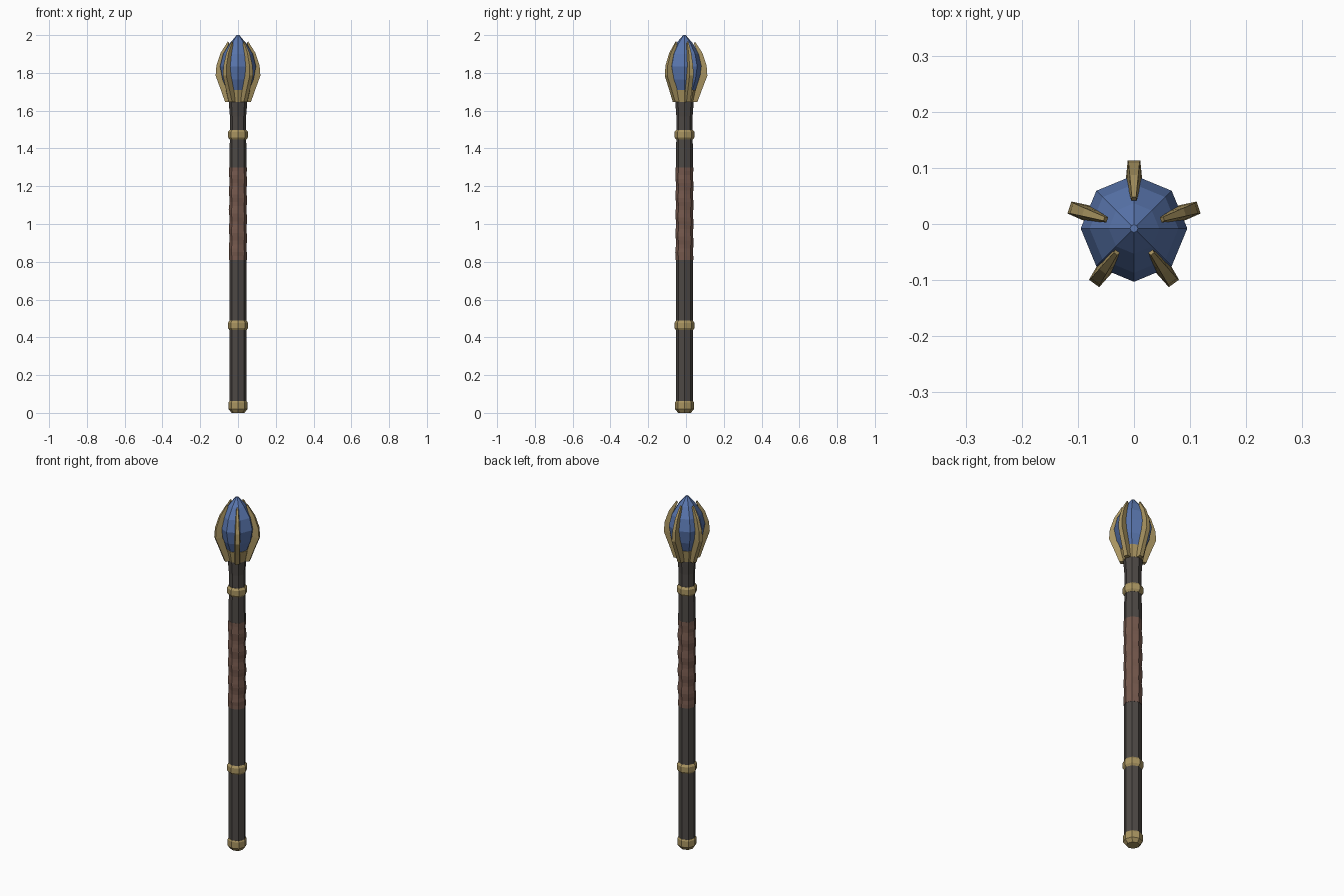
import bpy, bmesh, math

if "Cube" in bpy.data.objects:
    bpy.data.objects.remove(bpy.data.objects["Cube"])

CY = -0.008   # staff axis offset so the five prongs are centred
N = 8


def mat(name, col):
    m = bpy.data.materials.new(name)
    m.diffuse_color = (*col, 1)
    m.use_nodes = True
    m.node_tree.nodes["Principled BSDF"].inputs["Base Color"].default_value = m.diffuse_color
    return m


WOOD = mat("dark wood", (0.075, 0.066, 0.06))
LEATHER = mat("brown leather", (0.18, 0.10, 0.075))
GOLD = mat("dull gold", (0.40, 0.30, 0.12))
BLUE = mat("blue crystal", (0.10, 0.18, 0.42))


def finish(name, bm, material):
    bmesh.ops.recalc_face_normals(bm, faces=bm.faces)
    me = bpy.data.meshes.new(name)
    bm.to_mesh(me)
    bm.free()
    me.materials.append(material)
    ob = bpy.data.objects.new(name, me)
    ob.location.y = CY
    bpy.context.collection.objects.link(ob)
    return ob


def lathe(name, profile, material, wave=None):
    """Eight-sided stack of rings from (radius, z) pairs."""
    bm = bmesh.new()
    rings = []
    for r, z in profile:
        ring = []
        for i in range(N):
            a = 2 * math.pi * i / N
            rr = r + (wave(a, z) if wave else 0)
            ring.append(bm.verts.new((rr * math.cos(a), rr * math.sin(a), z)))
        rings.append(ring)
    for lo, hi in zip(rings, rings[1:]):
        for i in range(N):
            j = (i + 1) % N
            bm.faces.new((lo[i], lo[j], hi[j], hi[i]))
    bm.faces.new(rings[0][::-1])
    bm.faces.new(rings[-1])
    return finish(name, bm, material)


# Shaft, in two lengths either side of the grip
lathe("lower_shaft", [(0.045, 0.05), (0.045, 0.82)], WOOD)
lathe("upper_shaft", [(0.046, 1.29), (0.043, 1.47), (0.043, 1.57), (0.05, 1.66)], WOOD)

# Leather grip with spiral ripples
steps = 24
lathe("leather_grip", [(0.0465, 0.81 + 0.49 * i / steps) for i in range(steps + 1)], LEATHER,
      lambda a, z: 0.0025 * math.sin(2 * math.pi * z / 0.1 + a) if 0.84 < z < 1.27 else 0)

# Gold rings and foot cap
for name, z in (("lower_ring", 0.463), ("upper_ring", 1.473)):
    lathe(name, [(0.045, z - 0.025), (0.053, z - 0.014), (0.053, z + 0.014), (0.045, z + 0.025)], GOLD)
lathe("foot_cap", [(0.034, 0), (0.05, 0.02), (0.05, 0.055), (0.046, 0.062)], GOLD)

# Crystal and its cup
lathe("crystal_cup", [(0.05, 1.645), (0.064, 1.71)], GOLD)
lathe("crystal", [(0.055, 1.70), (0.082, 1.765), (0.095, 1.835), (0.079, 1.90),
                  (0.045, 1.955), (0.007, 2.0)], BLUE)

# Five curved prongs: inner radius, outer radius, z inner, z outer, half width
SECTIONS = [(0.040, 0.068, 1.645, 1.645, 0.015), (0.060, 0.092, 1.715, 1.71, 0.015),
            (0.084, 0.121, 1.79, 1.785, 0.015), (0.088, 0.117, 1.835, 1.84, 0.013),
            (0.072, 0.095, 1.90, 1.905, 0.010), (0.050, 0.056, 1.955, 1.965, 0.005)]
for k in range(5):
    a = math.radians(90 + 72 * k)
    c, s = math.cos(a), math.sin(a)
    bm = bmesh.new()
    loops = []
    for ri, ro, zi, zo, w in SECTIONS:
        pts = ((ri, -w, zi), (ro, -w * 0.75, zo), (ro, w * 0.75, zo), (ri, w, zi))
        loops.append([bm.verts.new((r * c - t * s, r * s + t * c, z)) for r, t, z in pts])
    for lo, hi in zip(loops, loops[1:]):
        for i in range(4):
            j = (i + 1) % 4
            bm.faces.new((lo[i], lo[j], hi[j], hi[i]))
    bm.faces.new(loops[0][::-1])
    bm.faces.new(loops[-1])
    finish(f"prong_{k + 1}", bm, GOLD)
